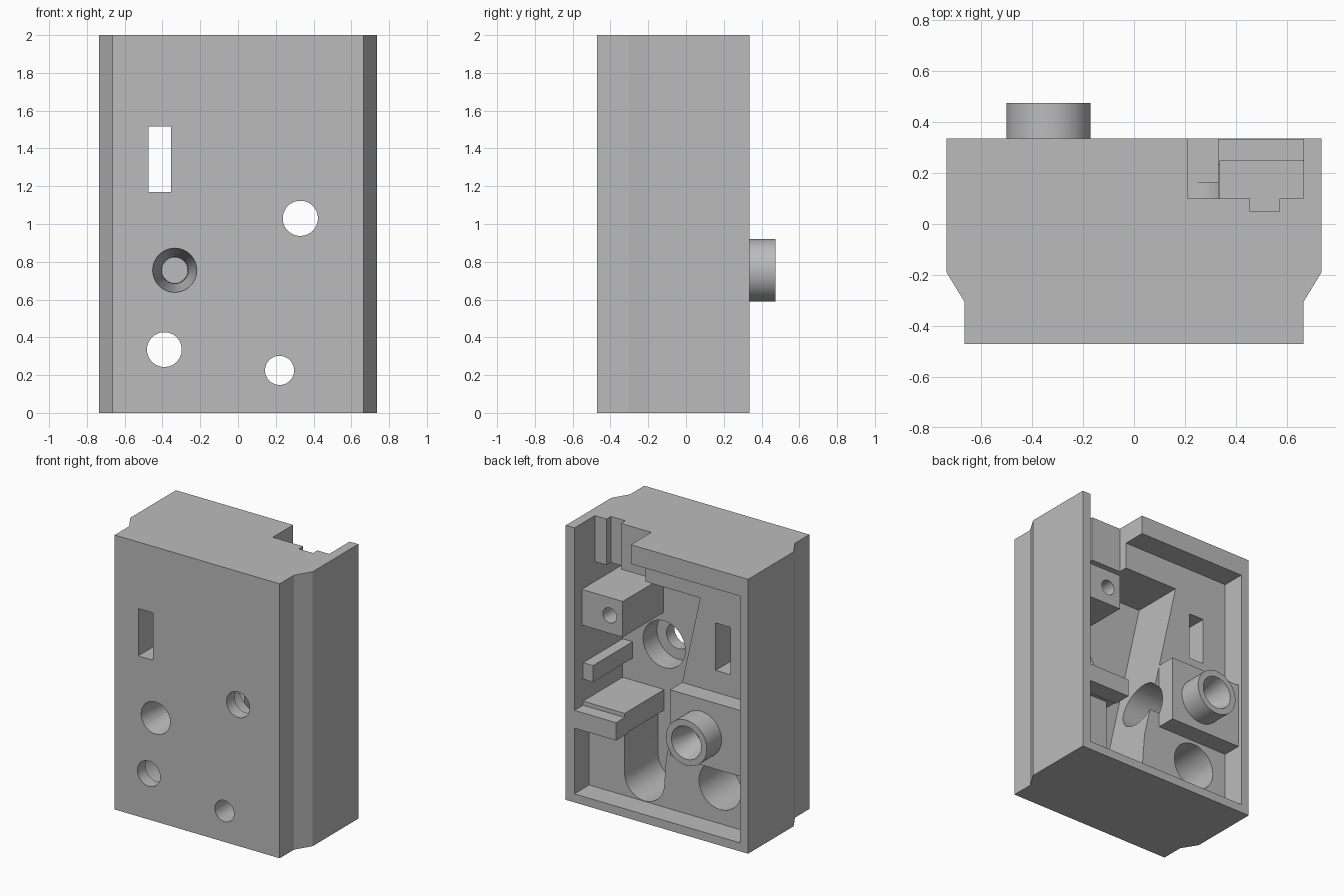
import bpy, bmesh, math
from mathutils import Matrix

if "Cube" in bpy.data.objects:
    bpy.data.objects.remove(bpy.data.objects["Cube"])

gray = bpy.data.materials.new("plain_gray")
gray.use_nodes = True
gray.diffuse_color = (0.5, 0.5, 0.5, 1)
gray.node_tree.nodes["Principled BSDF"].inputs["Base Color"].default_value = (0.5, 0.5, 0.5, 1)

BACK, SHALLOW, DEEP, SEAT, FRONT = 0.335, 0.165, -0.22, -0.38, -0.47


def finish(name, bm):
    bmesh.ops.recalc_face_normals(bm, faces=bm.faces)
    mesh = bpy.data.meshes.new(name)
    bm.to_mesh(mesh)
    bm.free()
    mesh.materials.append(gray)
    ob = bpy.data.objects.new(name, mesh)
    bpy.context.collection.objects.link(ob)
    return ob


def prism(name, points, start, move):
    """Extrude a closed outline; start maps a 2D point to 3D."""
    bm = bmesh.new()
    face = bm.faces.new([bm.verts.new(start(*p)) for p in points])
    new = bmesh.ops.extrude_face_region(bm, geom=[face])["geom"]
    bmesh.ops.translate(bm, vec=move, verts=[v for v in new if isinstance(v, bmesh.types.BMVert)])
    return finish(name, bm)


def box(name, x, y, z):
    outline = [(x[0], z[0]), (x[1], z[0]), (x[1], z[1]), (x[0], z[1])]
    return prism(name, outline, lambda a, b: (a, y[0], b), (0, y[1] - y[0], 0))


def round_bar(name, x, z, y0, y1, r0, r1=None):
    """Cylinder or cone along y, radius r0 at y0 and r1 at y1."""
    bm = bmesh.new()
    bmesh.ops.create_cone(bm, cap_ends=True, segments=48, radius1=r0,
                          radius2=r0 if r1 is None else r1, depth=y1 - y0)
    bmesh.ops.transform(bm, verts=bm.verts, matrix=Matrix.Translation((x, (y0 + y1) / 2, z))
                        @ Matrix.Rotation(-math.pi / 2, 4, 'X'))
    return finish(name, bm)


def combine(target, other, operation='DIFFERENCE'):
    mod = target.modifiers.new("combine", 'BOOLEAN')
    mod.operation, mod.solver, mod.object = operation, 'EXACT', other
    bpy.context.view_layer.objects.active = target
    bpy.ops.object.modifier_apply(modifier=mod.name)
    bpy.data.objects.remove(other)


# Housing with stepped front flanks
half = [(0.665, FRONT), (0.665, -0.305), (0.735, -0.19), (0.735, BACK)]
outline = half + [(-x, y) for x, y in reversed(half)]
housing = prism("housing", outline, lambda a, b: (a, b, 0), (0, 0, 2))

# Shallow tray, stepped lower on the notch side
combine(housing, box("tray_cut", (-0.67, 0.21), (SHALLOW, 0.5), (0.062, 1.86)))
combine(housing, box("tray_side_cut", (0.2, 0.665), (SHALLOW, 0.5), (0.062, 1.86)))

# Deep pocket with a slanted wall and rounded channel foot
arc = [(0.22 + 0.16 * math.cos(a), 0.225 + 0.16 * math.sin(a))
       for a in (math.pi * (1 + i / 16) for i in range(17))]
pocket = [(-0.23, 1.665), (0.045, 0.42)] + arc + [(0.38, 0.6), (0.665, 0.6), (0.665, 1.665)]
combine(housing, prism("pocket_cut", pocket, lambda a, b: (a, DEEP, b), (0, 0.7, 0)))

# Open notch in the top wall
combine(housing, box("notch_cut", (0.21, 0.665), (0.1, 0.5), (1.6, 2.1)))
combine(housing, box("key_cut", (0.455, 0.57), (0.05, 0.5), (1.6, 2.1)))

# Raised pad and collar
combine(housing, box("pad", (-0.69, -0.085), (0.12, 0.305), (0.53, 1.01)), 'UNION')
combine(housing, round_bar("collar", -0.335, 0.755, 0.14, 0.475, 0.165), 'UNION')

# Cross bore from the slanted wall to the collar
cross = round_bar("cross_cut", 0, 0, -0.2, 0.2, 0.17)
cross.data.transform(Matrix.Translation((-0.13, 0.03, 0.74)) @ Matrix.Rotation(-math.pi / 2, 4, 'Z'))
combine(housing, cross)

# Tapered bore through the collar
combine(housing, round_bar("bore_cut", -0.335, 0.755, -0.6, 0.6, 0.07))
combine(housing, round_bar("front_taper_cut", -0.335, 0.755, FRONT - 0.001, -0.12, 0.117, 0.069))
combine(housing, round_bar("back_taper_cut", -0.335, 0.755, 0.27, 0.476, 0.069, 0.12))

# Screw holes with wide seats, and the slot
for x, z, r in ((0.33, 1.03, 0.093), (-0.39, 0.335, 0.092), (0.22, 0.225, 0.077)):
    combine(housing, round_bar("hole_cut", x, z, -0.6, 0.2, r))
for x, z in ((0.33, 1.03), (-0.39, 0.335)):
    combine(housing, round_bar("seat_cut", x, z, SEAT, 0.18 if x < 0 else -0.1, 0.17))
combine(housing, box("slot_cut", (-0.475, -0.355), (-0.6, 0.3), (1.17, 1.515)))

# Inner supports on the side wall
block = box("drilled_block", (0.335, 0.67), (DEEP - 0.01, 0.25), (1.26, 1.52))
combine(block, round_bar("pin_cut", 0.44, 1.39, 0.0, 0.3, 0.055))
box("rib", (0.585, 0.67), (DEEP - 0.01, 0.235), (0.86, 0.98))
box("ledge", (0.33, 0.67), (DEEP - 0.01, 0.235), (0.55, 0.7))
box("ledge_lip", (0.33, 0.67), (0.2, BACK - 0.001), (0.54, 0.67))

# Smooth bores, sharp edges
for ob in (housing, block):
    bpy.ops.object.select_all(action='DESELECT')
    ob.select_set(True)
    bpy.context.view_layer.objects.active = ob
    bpy.ops.object.shade_smooth_by_angle(angle=math.radians(25))
